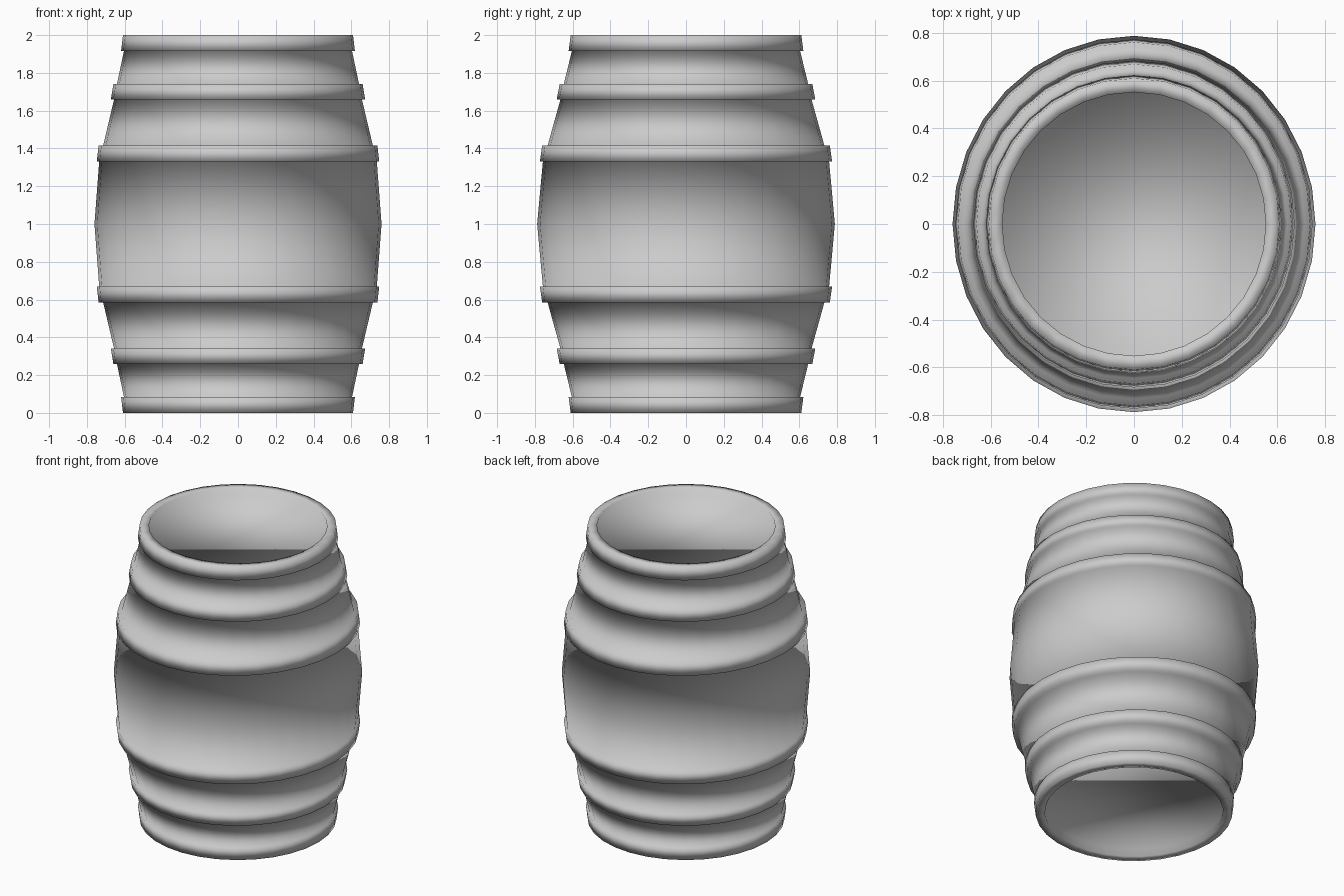
import bpy, bmesh, math

if "Cube" in bpy.data.objects:
    bpy.data.objects.remove(bpy.data.objects["Cube"])

SIDES = 32

# Upper half profile (radius, z), from the recessed lid outward and down to the middle
upper = [
    (0.552, 1.95), (0.552, 2.00),                                # lid recess
    (0.609, 2.00), (0.619, 1.915), (0.604, 1.915),               # end hoop
    (0.641, 1.74), (0.660, 1.74), (0.673, 1.66), (0.656, 1.66),  # second hoop
    (0.714, 1.415), (0.738, 1.415), (0.748, 1.33), (0.735, 1.33),  # wide hoop
]
# Mirror the profile about the bulge at z = 1
profile = upper + [(0.760, 1.0)] + [(r, 2.0 - z) for r, z in reversed(upper)]


def make_ring(bm, r, z):
    # The belly is slightly deeper (y) than it is wide (x)
    ry = r * (1 + 0.23 * max(0.0, r - 0.6))
    angles = [2 * math.pi * i / SIDES for i in range(SIDES)]
    return [bm.verts.new((r * math.cos(a), ry * math.sin(a), z)) for a in angles]


# Barrel body with hoops
bm = bmesh.new()
rings = [make_ring(bm, r, z) for r, z in profile]
for a, b in zip(rings, rings[1:]):
    for i in range(SIDES):
        j = (i + 1) % SIDES
        bm.faces.new((a[i], b[i], b[j], a[j]))

# Recessed lid and base
bm.faces.new(rings[0])
bm.faces.new(rings[-1][::-1])
bmesh.ops.recalc_face_normals(bm, faces=bm.faces)
for f in bm.faces:
    f.smooth = True

mesh = bpy.data.meshes.new("barrel")
bm.to_mesh(mesh)
bm.free()
barrel = bpy.data.objects.new("barrel", mesh)
bpy.context.collection.objects.link(barrel)
